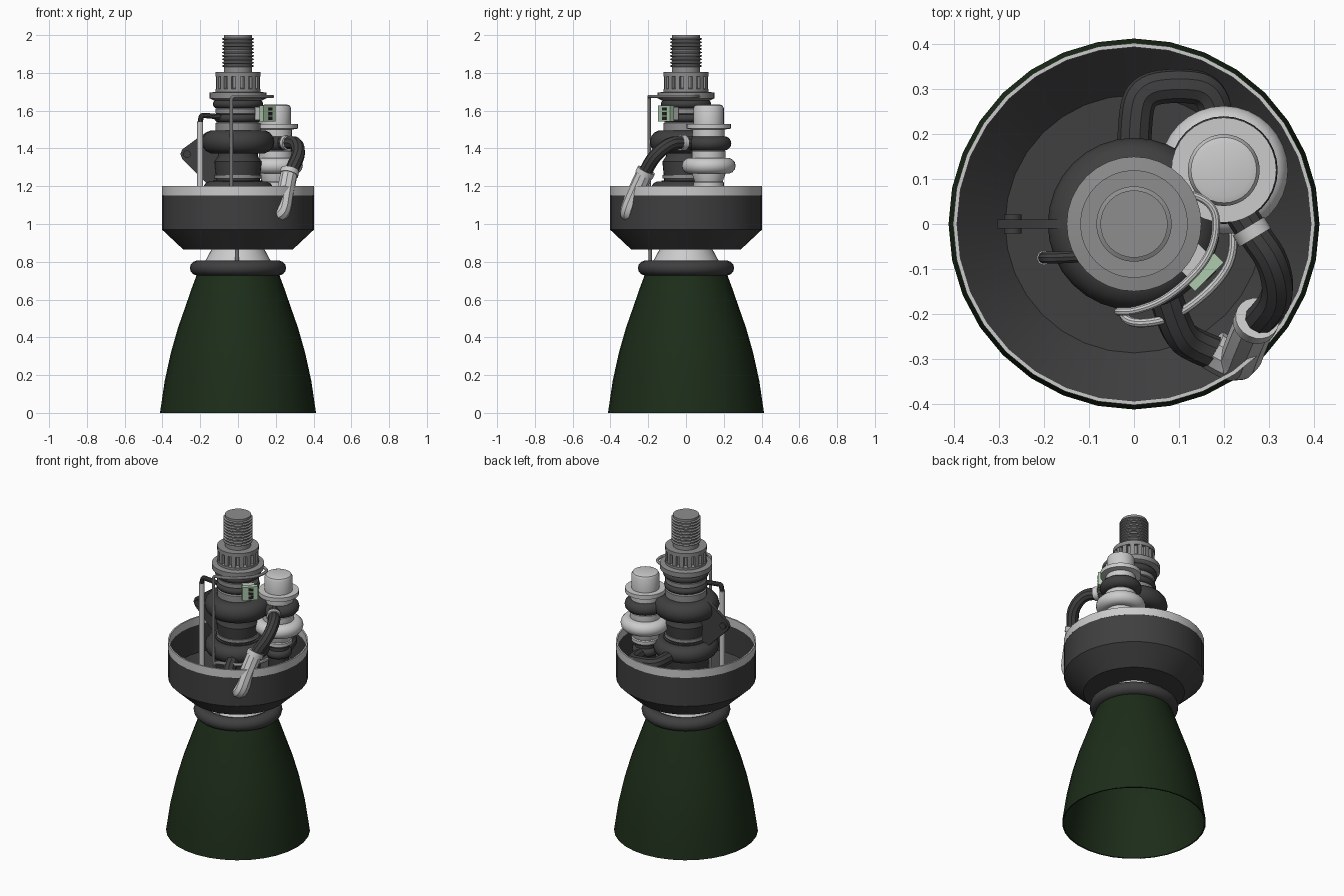
import bpy, bmesh, math
from mathutils import Vector, Matrix

if "Cube" in bpy.data.objects:
    bpy.data.objects.remove(bpy.data.objects["Cube"])


def material(name, c):
    m = bpy.data.materials.new(name)
    m.diffuse_color = (*c, 1)
    m.use_nodes = True
    m.node_tree.nodes["Principled BSDF"].inputs["Base Color"].default_value = m.diffuse_color
    return m


DARK = material("dark_metal", (0.05, 0.05, 0.052))
MID = material("mid_metal", (0.27, 0.27, 0.27))
GREEN = material("nozzle_green", (0.012, 0.026, 0.01))
PALE = material("pale_green", (0.42, 0.6, 0.42))
BLACK = material("black", (0.015, 0.015, 0.015))


def finish(name, bm, mat):
    bmesh.ops.remove_doubles(bm, verts=bm.verts, dist=1e-6)
    bmesh.ops.recalc_face_normals(bm, faces=bm.faces)
    me = bpy.data.meshes.new(name)
    bm.to_mesh(me)
    bm.free()
    ob = bpy.data.objects.new(name, me)
    bpy.context.collection.objects.link(ob)
    if mat:
        me.materials.append(mat)
    return ob


def lathe(name, profile, mat=None, at=(0, 0), sides=32, closed=False):
    """Revolve (radius, z) points; a closed profile makes a hollow shell."""
    bm = bmesh.new()
    pts = list(profile)
    if not closed:
        pts = [(0, pts[0][1])] + pts + [(0, pts[-1][1])]
    rings = []
    for r, z in pts:
        if r == 0:
            rings.append([bm.verts.new((at[0], at[1], z))] * sides)
        else:
            rings.append([bm.verts.new((at[0] + r * math.cos(math.tau * i / sides),
                                        at[1] + r * math.sin(math.tau * i / sides), z))
                          for i in range(sides)])
    pairs = list(zip(rings, rings[1:])) + ([(rings[-1], rings[0])] if closed else [])
    for a, b in pairs:
        for i in range(sides):
            j = (i + 1) % sides
            vs = list(dict.fromkeys((a[i], a[j], b[j], b[i])))
            if len(vs) > 2:
                bm.faces.new(vs)
    return finish(name, bm, mat)


def ring(name, r, z, rr, rz, mat=None, at=(0, 0)):
    """Torus with an elliptical section."""
    prof = [(r + rr * math.cos(math.tau * k / 14), z + rz * math.sin(math.tau * k / 14))
            for k in range(14)]
    return lathe(name, prof, mat, at, closed=True)


def pipe(name, points, radius, mat=None):
    cu = bpy.data.curves.new(name, 'CURVE')
    cu.dimensions = '3D'
    cu.bevel_depth, cu.bevel_resolution, cu.use_fill_caps = radius, 3, True
    sp = cu.splines.new('NURBS')
    sp.points.add(len(points) - 1)
    for p, c in zip(sp.points, points):
        p.co = (*c, 1)
    sp.order_u, sp.use_endpoint_u, sp.resolution_u = 3, True, 6
    ob = bpy.data.objects.new(name, cu)
    bpy.context.collection.objects.link(ob)
    if mat:
        cu.materials.append(mat)
    return ob


def cylinder(name, a, b, r, mat=None):
    a, b = Vector(a), Vector(b)
    bm = bmesh.new()
    rot = (b - a).to_track_quat('Z', 'Y').to_matrix().to_4x4()
    bmesh.ops.create_cone(bm, cap_ends=True, segments=20, radius1=r, radius2=r,
                          depth=(b - a).length, matrix=Matrix.Translation((a + b) / 2) @ rot)
    return finish(name, bm, mat)


def box(name, loc, size, angle, mat=None):
    bm = bmesh.new()
    bmesh.ops.create_cube(bm, size=1, matrix=Matrix.Translation(loc)
                          @ Matrix.Rotation(angle, 4, 'Z') @ Matrix.Diagonal((*size, 1)))
    return finish(name, bm, mat)


# Nozzle bell, its collar and the throat
bell = [(0.413, 0), (0.388, 0.17), (0.355, 0.32), (0.318, 0.45), (0.276, 0.57),
        (0.245, 0.66), (0.215, 0.74), (0.195, 0.78)]
lathe("nozzle_bell", bell + [(r - 0.008, z) for r, z in reversed(bell)], GREEN, closed=True)
ring("nozzle_collar", 0.212, 0.767, 0.043, 0.04, DARK)
throat = [(0.19, 0.77), (0.17, 0.81), (0.138, 0.87), (0.10, 0.95), (0.10, 1.0)]
lathe("throat", throat + [(r - 0.008, z) for r, z in reversed(throat)], closed=True)

# Bowl shaped housing with a light rim
lathe("housing_bowl", [(0.11, 0.865), (0.29, 0.865), (0.402, 0.97), (0.402, 1.15),
                       (0.394, 1.15), (0.394, 0.975), (0.287, 0.873), (0.11, 0.873)],
      DARK, closed=True)
lathe("housing_rim", [(0.403, 1.15), (0.403, 1.2), (0.394, 1.2), (0.394, 1.15)], closed=True)

# Central stack
lathe("chamber", [(0.10, 0.95), (0.13, 1.0), (0.13, 1.23), (0.115, 1.23), (0.12, 1.28),
                  (0.125, 1.33), (0.105, 1.36), (0.105, 1.40)], DARK)
ring("lower_manifold", 0.14, 1.175, 0.05, 0.052, DARK)
lathe("chamber_band", [(0.117, 1.24), (0.125, 1.24), (0.125, 1.26), (0.117, 1.26)], MID)
ring("upper_manifold", 0.13, 1.435, 0.062, 0.062, DARK)
lathe("pump_body", [(0.12, 1.40), (0.12, 1.535), (0.105, 1.54), (0.105, 1.58),
                    (0.12, 1.585), (0.12, 1.61), (0.10, 1.62), (0.10, 1.67)], MID)
ring("middle_seal", 0.10, 1.56, 0.026, 0.022, DARK)
ring("upper_seal", 0.105, 1.635, 0.028, 0.024, DARK)
lathe("top_flange", [(0.13, 1.655), (0.15, 1.665), (0.15, 1.695), (0.12, 1.70),
                     (0.12, 1.715), (0.10, 1.72), (0.10, 1.785)], MID)
lathe("collar_plate", [(0.12, 1.78), (0.12, 1.805), (0.085, 1.805)], MID)
for i in range(16):
    a = math.tau * i / 16
    box("collar_tooth", (0.105 * math.cos(a), 0.105 * math.sin(a), 1.75),
        (0.025, 0.024, 0.068), a, MID)
thread = [(0.075, 1.80)]
for i in range(9):
    z = 1.83 + i * 0.018
    thread += [(0.075, z), (0.084, z + 0.004), (0.084, z + 0.008), (0.075, z + 0.012)]
lathe("threaded_shaft", thread + [(0.075, 2.0)], MID)

# Side pump
P = (0.2, 0.12)
lathe("side_pump_base", [(0.05, 1.0), (0.06, 1.04), (0.06, 1.2)], DARK, P)
ring("side_pump_seal", 0.055, 1.14, 0.022, 0.025, DARK, P)
lathe("side_pump_body", [(0.07, 1.19), (0.08, 1.2), (0.08, 1.22), (0.075, 1.225), (0.09, 1.27),
                         (0.09, 1.385), (0.085, 1.39), (0.085, 1.50), (0.117, 1.505),
                         (0.117, 1.53), (0.08, 1.53), (0.08, 1.615), (0.073, 1.628),
                         (0.06, 1.632)], None, P)
ring("side_pump_light_volute", 0.098, 1.308, 0.045, 0.043, None, P)
ring("side_pump_dark_volute", 0.08, 1.427, 0.04, 0.038, DARK, P)

# Large feed pipes
pipe("rear_pipe", [(0, 0.12, 1.16), (0, 0.24, 1.16), (0.02, 0.30, 1.155), (0.1, 0.31, 1.15),
                   (0.17, 0.30, 1.14), (0.19, 0.22, 1.13), (0.2, 0.13, 1.12)], 0.038, DARK)
pipe("side_pipe", [(0.22, 0.05, 1.43), (0.265, -0.02, 1.43), (0.31, -0.08, 1.43),
                   (0.325, -0.16, 1.37), (0.285, -0.21, 1.29), (0.265, -0.23, 1.24)],
     0.036, DARK)
cylinder("side_pipe_collar", (0.255, -0.005, 1.43), (0.27, -0.03, 1.43), 0.041)
pipe("light_elbow", [(0.272, -0.215, 1.275), (0.25, -0.265, 1.17), (0.235, -0.31, 1.06),
                     (0.20, -0.295, 1.055), (0.175, -0.28, 1.06)], 0.046)
cylinder("elbow_collar", (0.275, -0.21, 1.285), (0.269, -0.222, 1.26), 0.05)
pipe("front_pipe", [(0.2, -0.295, 1.06), (0.14, -0.275, 1.07), (0.09, -0.24, 1.12),
                    (0.06, -0.12, 1.16)], 0.038, DARK)

# Bracket plate with its pivot
bm = bmesh.new()
outline = [(-0.1, 1.49), (-0.16, 1.49), (-0.2, 1.465), (-0.295, 1.395), (-0.305, 1.37),
           (-0.295, 1.345), (-0.16, 1.21), (-0.1, 1.21)]
face = bm.faces.new([bm.verts.new((x, -0.01, z)) for x, z in outline])
out = bmesh.ops.extrude_face_region(bm, geom=[face])
bmesh.ops.translate(bm, vec=(0, 0.02, 0),
                    verts=[v for v in out["geom"] if isinstance(v, bmesh.types.BMVert)])
finish("bracket_plate", bm, DARK)
cylinder("bracket_pivot", (-0.27, -0.021, 1.37), (-0.27, 0.021, 1.37), 0.02, DARK)

# Left riser tube and its dark elbow
cylinder("riser_tube", (-0.2, -0.075, 0.87), (-0.2, -0.075, 1.54), 0.016)
pipe("riser_elbow", [(-0.2, -0.075, 1.52), (-0.2, -0.075, 1.575), (-0.17, -0.075, 1.575),
                     (-0.08, -0.07, 1.565)], 0.014, DARK)

# Thin lines
pipe("upper_line", [(-0.035, -0.195, 0.9), (-0.035, -0.195, 1.64), (-0.035, -0.195, 1.675),
                    (0.0, -0.195, 1.675), (0.07, -0.17, 1.675), (0.15, -0.1, 1.675),
                    (0.185, -0.03, 1.675), (0.18, 0.05, 1.675), (0.13, 0.065, 1.675)], 0.009)
pipe("lower_line", [(-0.005, -0.19, 0.78), (-0.005, -0.19, 0.95), (-0.03, -0.2, 1.1),
                    (0.0, -0.225, 1.15), (0.09, -0.21, 1.15), (0.18, -0.14, 1.15),
                    (0.225, -0.07, 1.15), (0.22, -0.02, 1.15)], 0.01)

# Control box with dark sockets, facing the front right corner
A = math.radians(45)
n, t = Vector((math.sin(A), -math.cos(A), 0)), Vector((math.cos(A), math.sin(A), 0))
c = Vector((0.157, -0.107, 1.585))
box("control_box", c, (0.09, 0.03, 0.085), A, PALE)
box("control_box_mount", c - n * 0.035, (0.07, 0.05, 0.07), A)
for u, w, s in ((0.005, 0.024, 0.018), (0.005, -0.001, 0.018), (0.005, -0.025, 0.018)):
    box("box_socket", c + n * 0.015 + t * u + Vector((0, 0, w)), (s * 1.6, 0.006, s), A, BLACK)

# Turn pipes into meshes and smooth everything except sharp edges
bpy.ops.object.select_all(action='SELECT')
bpy.context.view_layer.objects.active = bpy.data.objects["upper_line"]
bpy.ops.object.convert(target='MESH')
bpy.ops.object.select_all(action='SELECT')
bpy.ops.object.shade_smooth_by_angle(angle=math.radians(35))
